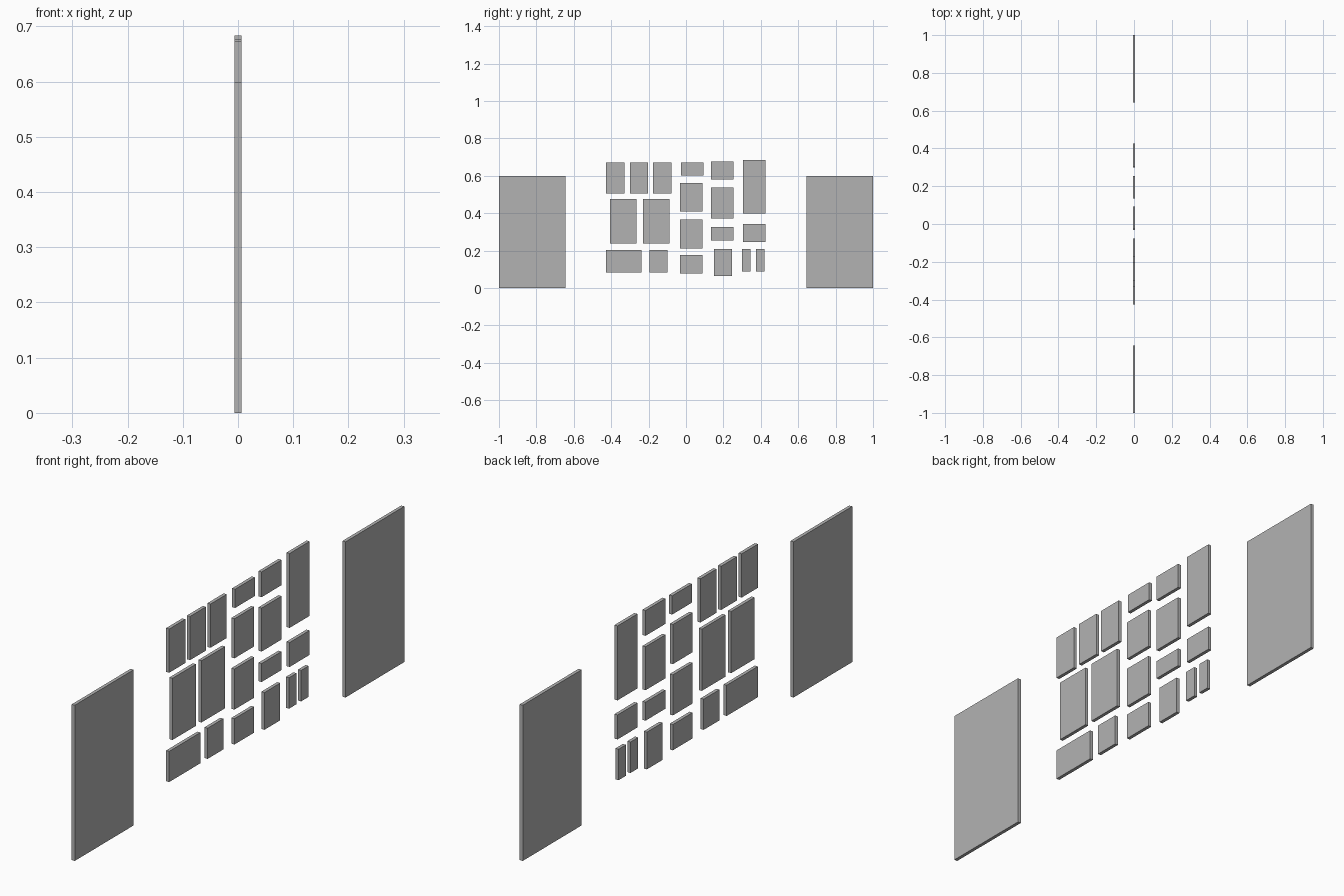
import bpy

if "Cube" in bpy.data.objects:
    bpy.data.objects.remove(bpy.data.objects["Cube"])

THICK = 0.013  # every panel is a thin slab centred on x = 0

mat = bpy.data.materials.new("dark_grey")
mat.diffuse_color = (0.45, 0.45, 0.45, 1)
mat.use_nodes = True
mat.node_tree.nodes["Principled BSDF"].inputs["Base Color"].default_value = mat.diffuse_color


def panel(name, y0, y1, z0, z1):
    bpy.ops.mesh.primitive_cube_add(size=1, location=(0, (y0 + y1) / 2, (z0 + z1) / 2))
    ob = bpy.context.object
    ob.name = name
    ob.scale = (THICK, y1 - y0, z1 - z0)
    bpy.ops.object.transform_apply(location=False, rotation=False, scale=True)
    ob.data.materials.append(mat)
    return ob


# Large end panels, mirrored in y
panel("end_panel_left", -1.0, -0.643, 0.0, 0.598)
panel("end_panel_right", 0.643, 1.0, 0.0, 0.598)

# Left group, by row: (z range, y ranges)
rows = {
    "top": ((0.504, 0.672), [(-0.427, -0.329), (-0.3, -0.204), (-0.176, -0.078)]),
    "middle": ((0.238, 0.475), [(-0.407, -0.265), (-0.231, -0.087)]),
    "bottom": ((0.084, 0.202), [(-0.427, -0.238), (-0.194, -0.098)]),
}
for row, (z, spans) in rows.items():
    for i, y in enumerate(spans):
        panel(f"{row}_row_panel_{i + 1}", *y, *z)

# Right group, by column: (y range, z ranges)
columns = {
    "inner": ((-0.031, 0.089), [(0.077, 0.176), (0.211, 0.367), (0.408, 0.56)]),
    "centre": ((0.134, 0.255), [(0.254, 0.325), (0.371, 0.538), (0.58, 0.677)]),
    "outer": ((0.304, 0.425), [(0.247, 0.341), (0.397, 0.683)]),
}
for col, (y, spans) in columns.items():
    for i, z in enumerate(spans):
        panel(f"{col}_column_panel_{i + 1}", *y, *z)

# Odd-sized panels
panel("inner_column_top_panel", -0.027, 0.093, 0.6, 0.672)
panel("centre_column_base_panel", 0.151, 0.247, 0.064, 0.207)
panel("narrow_panel_1", 0.3, 0.346, 0.088, 0.207)
panel("narrow_panel_2", 0.374, 0.419, 0.088, 0.207)
